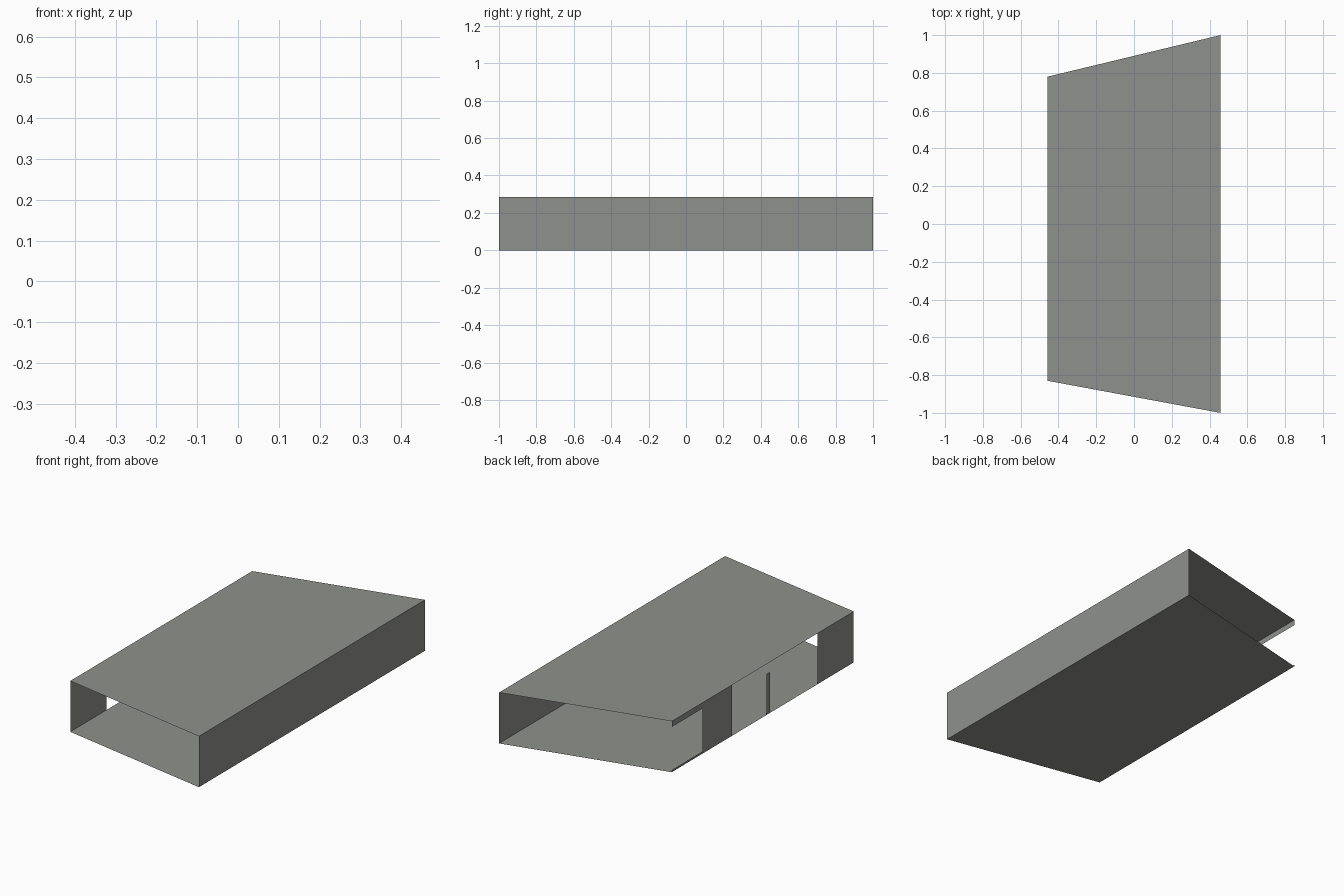
import bpy

if "Cube" in bpy.data.objects:
    bpy.data.objects.remove(bpy.data.objects["Cube"])

# One flat grey for the whole shell
grey = bpy.data.materials.new("warm_grey")
grey.diffuse_color = (0.275, 0.283, 0.266, 1.0)
grey.use_nodes = True
grey.node_tree.nodes["Principled BSDF"].inputs["Base Color"].default_value = grey.diffuse_color

H = 0.285            # storey height
XL, XR = -0.458, 0.458
YF, YB = -0.83, 0.78  # ends of the left side


def sheet(name, points):
    """Single flat sheet without thickness."""
    mesh = bpy.data.meshes.new(name)
    mesh.from_pydata(points, [], [tuple(range(len(points)))])
    mesh.materials.append(grey)
    obj = bpy.data.objects.new(name, mesh)
    bpy.context.collection.objects.link(obj)
    return obj


def wall(name, x, y0, y1, z0=0.0, z1=H):
    """Upright sheet running along y, facing outward."""
    pts = [(x, y0, z0), (x, y1, z0), (x, y1, z1), (x, y0, z1)]
    return sheet(name, pts if x > 0 else pts[::-1])


# Floor and roof share the tapered outline
outline = [(XL, YF), (XR, -1.0), (XR, 1.0), (XL, YB)]
sheet("roof", [(x, y, H) for x, y in outline])
sheet("floor", [(x, y, 0.0) for x, y in reversed(outline)])

# Long closed wall
wall("right_wall", XR, -1.0, 1.0)

# Left side: wall panels with openings between them
wall("left_front_panel", XL, YF, -0.51)
wall("left_post", XL, -0.087, -0.06, 0.0, 0.23)
wall("left_middle_panel", XL, 0.249, 0.506)
wall("window_header", XL, 0.506, YB, 0.253, H)
wall("window_sill", XL, 0.506, YB, 0.0, 0.01)
